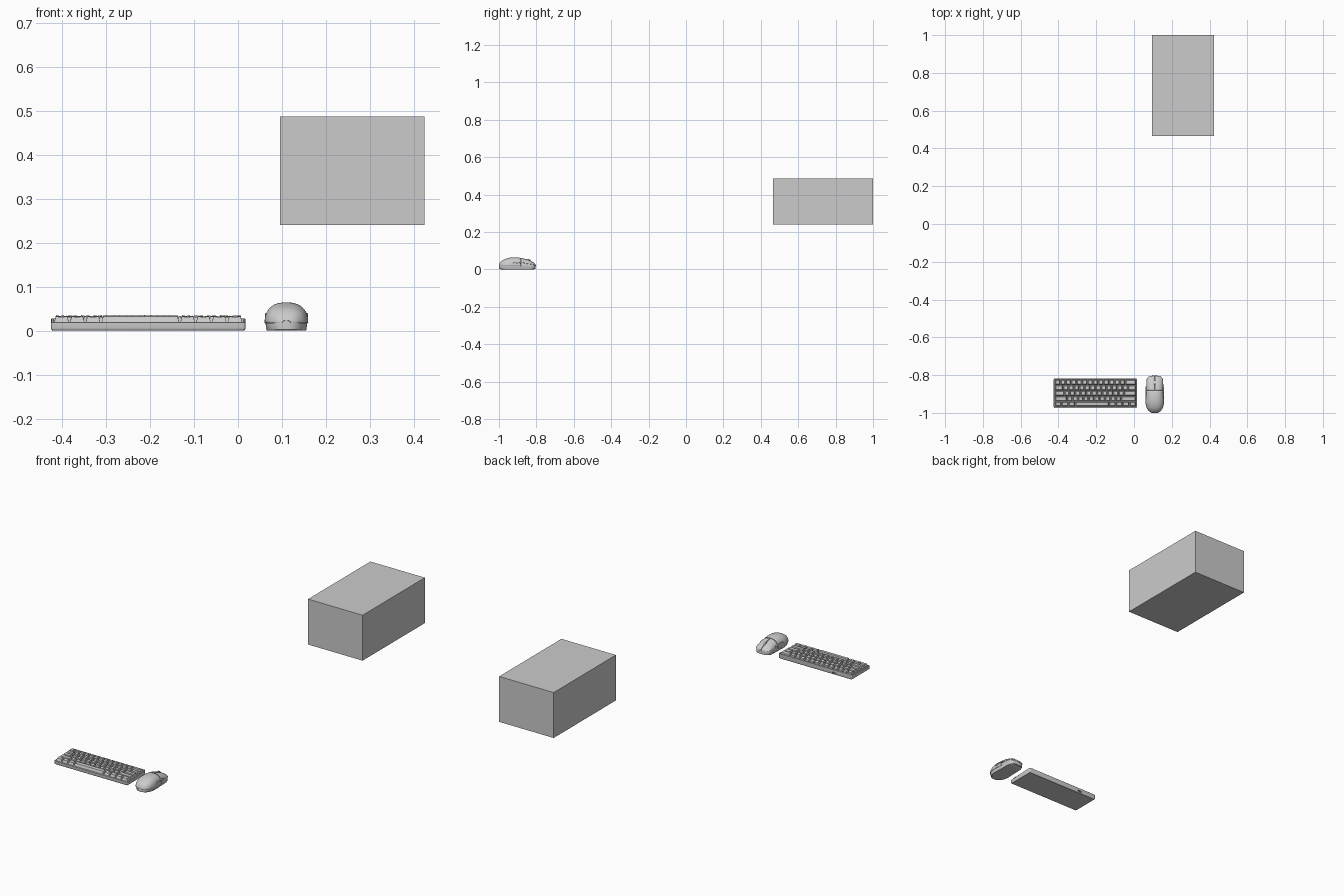
import bpy, bmesh, math
from mathutils import Vector

if "Cube" in bpy.data.objects:
    bpy.data.objects.remove(bpy.data.objects["Cube"])


def make(name, bm, angle=35):
    bmesh.ops.recalc_face_normals(bm, faces=bm.faces)
    me = bpy.data.meshes.new(name)
    bm.to_mesh(me)
    bm.free()
    ob = bpy.data.objects.new(name, me)
    bpy.context.collection.objects.link(ob)
    bpy.context.view_layer.objects.active = ob
    bpy.ops.object.select_all(action='DESELECT')
    ob.select_set(True)
    bpy.ops.object.shade_smooth_by_angle(angle=math.radians(angle))
    return ob


def box(name, lo, hi):
    bm = bmesh.new()
    bmesh.ops.create_cube(bm, size=1)
    for v in bm.verts:
        v.co = [l + (h - l) * (c + .5) for l, h, c in zip(lo, hi, v.co)]
    return make(name, bm)


def loft(bm, rings, closed=True, caps=True):
    """Skin a list of point rings."""
    vs = [[bm.verts.new(p) for p in r] for r in rings]
    n = len(vs[0])
    for a, b in zip(vs, vs[1:]):
        for i in range(n if closed else n - 1):
            j = (i + 1) % n
            bm.faces.new((a[i], a[j], b[j], b[i]))
    if caps:
        bm.faces.new(vs[0])
        bm.faces.new(vs[-1])


def round_rect(cx, cy, hx, hy, r, zfun, seg=4):
    pts = []
    for k, (sx, sy) in enumerate(((1, 1), (-1, 1), (-1, -1), (1, -1))):
        for i in range(seg + 1):
            a = math.pi / 2 * (k + i / seg)
            x = cx + sx * (hx - r) + r * math.cos(a)
            y = cy + sy * (hy - r) + r * math.sin(a)
            pts.append((x, y, zfun(y)))
    return pts


# Floating rectangular block
box("rectangular_block", (.096, .465, .24), (.424, 1, .487))

# Keyboard case: tray with a sloping rim and recessed floor
KX, KY, HX, HY = -.204, -.896, .221, .078
rim = lambda y: .0235 + .004 * (y - KY) / HY
flat = lambda z: (lambda y: z)
bm = bmesh.new()
loft(bm, [round_rect(KX, KY, HX - d, HY - d, r, f) for d, r, f in (
    (.004, .003, flat(0)), (.001, .005, flat(.0025)), (0, .006, flat(.006)),
    (0, .006, lambda y: rim(y) - .001), (.001, .005, rim),
    (.0055, .002, rim), (.0055, .002, flat(.015)))])
case = make("keyboard_case", bm)

# Cable port in the back wall
cut = box("port_cutter", (-.331, -.83, .005), (-.309, -.81, .0135))
cut.hide_render = True
cut.hide_set(True)
mod = case.modifiers.new("port", 'BOOLEAN')
mod.object, mod.solver = cut, 'EXACT'
box("port_tongue", (-.327, -.831, .0082), (-.313, -.820, .0102))

# Keycaps: tapered caps with a scooped top
U, V = .43 / 15, .144 / 5
ROWS = ([1] * 13 + [2], [1.5] + [1] * 12 + [1.5], [1.75] + [1] * 11 + [2.25],
        [2.25] + [1] * 10 + [2.75], [1.25] * 3 + [6.25] + [1.25] * 4)
TOPS = (.0345, .0335, .033, .033, .0335)
TILT = (-.001, -.0005, 0, .0005, .0008)


def keycap(bm, cx, cy, w, top, tilt, scoop):
    hx, hy = w * U / 2 - .0011, V / 2 - .0011
    tx, ty = hx - .0042, hy - .0042
    N = 6
    grid = []
    for j in range(N + 1):
        row = []
        for i in range(N + 1):
            s, t = 2 * i / N - 1, 2 * j / N - 1
            z = top - scoop * (1 - s * s) * .0016 + tilt * t
            row.append(bm.verts.new((cx + s * tx, cy + .0007 + t * ty, z)))
        grid.append(row)
    for j in range(N):
        for i in range(N):
            bm.faces.new((grid[j][i], grid[j][i + 1], grid[j + 1][i + 1], grid[j + 1][i]))
    edge = (grid[0][:-1] + [r[-1] for r in grid[:-1]] + grid[-1][:0:-1]
            + [r[0] for r in grid[:0:-1]])
    low = []
    for v in edge:
        s, t = (v.co.x - cx) / tx, (v.co.y - cy - .0007) / ty
        low.append(bm.verts.new((cx + s * hx, cy + t * hy, .0185)))
    for i in range(len(edge)):
        j = (i + 1) % len(edge)
        bm.faces.new((edge[i], edge[j], low[j], low[i]))
    bm.faces.new(low)


for r, widths in enumerate(ROWS):
    bm = bmesh.new()
    x = KX - 7.5 * U
    for w in widths:
        keycap(bm, x + w * U / 2, KY + (2 - r) * V, w, TOPS[r], TILT[r], 0 if w > 6 else 1)
        x += w * U
    make("keycaps_row_%d" % (r + 1), bm, 30)

# Mouse form: stations (y, half width, height) smoothed by a spline
MX = .11
ST = [Vector(s) for s in (
    (-1, .010, .023), (-.997, .020, .031), (-.989, .031, .041), (-.973, .042, .052),
    (-.945, .0485, .061), (-.912, .048, .0635), (-.88, .0465, .0595), (-.85, .046, .052),
    (-.825, .0445, .042), (-.812, .038, .034), (-.806, .028, .028), (-.804, .014, .023))]


def station(t):
    i = min(int(t), len(ST) - 2)
    f = t - i
    p0, p1, p2, p3 = (ST[max(0, min(len(ST) - 1, i + k))] for k in (-1, 0, 1, 2))
    return .5 * (2 * p1 + (p2 - p0) * f + (2 * p0 - 5 * p1 + 4 * p2 - p3) * f * f
                 + (3 * p1 - p0 - 3 * p2 + p3) * f ** 3)


def arc(t, a0, a1, n, inset=0):
    """Upper cross-section of the mouse between two angles in degrees."""
    y, w, h = station(t)
    y = -.902 + (y + .902) * (1 - inset * 10)
    pts = []
    for i in range(n + 1):
        a = math.radians(a0 + (a1 - a0) * i / n)
        c, s = math.cos(a), math.sin(a)
        pts.append((MX + (w - inset) * math.copysign(abs(c) ** .8, c), y,
                    .017 + (h - .017 - inset) * abs(s) ** .85))
    return pts


def span(a, b, n):
    return [a + (b - a) * i / n for i in range(n + 1)]


# Mouse body under the shell panels
bm = bmesh.new()
rings = []
for t in span(0, len(ST) - 1, 44):
    r = arc(t, 0, 180, 28, .0015)
    (x1, y, _), w = r[0], r[0][0] - MX
    low = [(MX + k * w, y, z) for k, z in
           ((-.98, .009), (-.93, .003), (.93, .003), (.98, .009))]
    rings.append(r + low)
loft(bm, rings)
make("mouse_body", bm, 40)


# Shell panels: palm rest and two click buttons
def panel(name, t0, t1, a0, a1, nt, na):
    bm = bmesh.new()
    loft(bm, [arc(t, a0, a1, na) for t in span(t0, t1, nt)], False, False)
    ob = make(name, bm, 40)
    m = ob.modifiers.new("thickness", 'SOLIDIFY')
    m.thickness, m.offset = .0016, 0
    return ob


panel("palm_shell", 0, 5.9, 0, 180, 28, 28)
panel("right_button", 5.98, 11, 18, 88.7, 22, 14)
panel("left_button", 5.98, 11, 91.3, 162, 22, 14)

# Base plate
bm = bmesh.new()
plan = [(s[1], s[0]) for s in map(station, span(0, 11, 33))]
outline = [(w, y) for w, y in plan] + [(-w, y) for w, y in reversed(plan)]
loft(bm, [[(MX + w * k, -.902 + (y + .902) * k, z) for w, y in outline]
          for k, z in ((.9, 0), (.93, .002), (.94, .006))])
make("mouse_base", bm)

# Scroll wheel and its dark slot surround
bm = bmesh.new()
loft(bm, [[(MX + x, -.842 + r * math.cos(a), .042 + r * math.sin(a))
           for a in span(0, 2 * math.pi * 31 / 32, 31)]
          for x, r in ((-.005, .011), (-.0035, .0135), (.0035, .0135), (.005, .011))])
make("scroll_wheel", bm)
bm = bmesh.new()
bowl = []
for k, dz in ((1, -.003), (1, .0012), (.72, .0012), (.72, -.003)):
    bowl.append([(MX + .008 * k * math.cos(a), -.844 + .03 * k * math.sin(a),
                  .0492 - .36 * .03 * k * math.sin(a) - .003 * math.sin(a) ** 2 + dz)
                 for a in span(0, 2 * math.pi * 31 / 32, 31)])
loft(bm, bowl, caps=False)
make("wheel_surround", bm)

# Side buttons, mirrored on both flanks
for side, sx in (("right", 1), ("left", -1)):
    for n, (y, ang) in enumerate(((-.912, 8), (-.876, -4))):
        bm = bmesh.new()
        loft(bm, [[(MX + sx * x, y + .016 * k * math.cos(a),
                    .035 + .0042 * k * math.sin(a) + math.tan(math.radians(ang)) * .016 * k * math.cos(a))
                   for a in span(0, 2 * math.pi * 19 / 20, 19)]
                  for x, k in ((.040, 1), (.0475, 1), (.0492, .8))])
        make("%s_side_button_%d" % (side, n + 1), bm)
